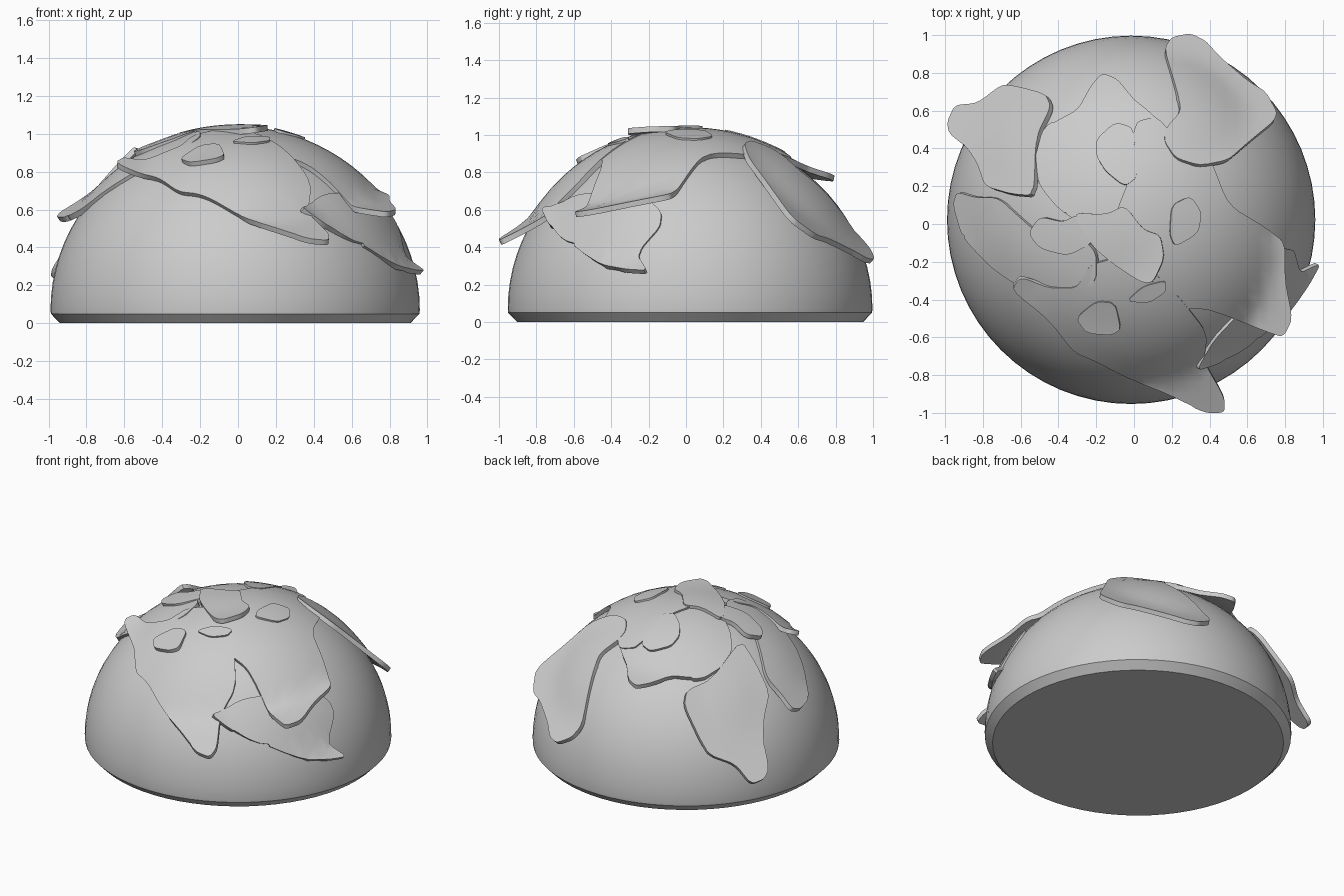
import bpy, bmesh, math
from mathutils import Vector

if "Cube" in bpy.data.objects:
    bpy.data.objects.remove(bpy.data.objects["Cube"])

CX, CY, R = -0.015, 0.022, 0.975   # dome centre and radius
Z0, H = 0.07, 0.94                 # equator height and cap height


def smooth(ob, angle):
    bpy.ops.object.select_all(action='DESELECT')
    ob.select_set(True)
    bpy.context.view_layer.objects.active = ob
    for mod in list(ob.modifiers):
        bpy.ops.object.modifier_apply(modifier=mod.name)
    bpy.ops.object.shade_smooth_by_angle(angle=math.radians(angle))


def new_object(name, bm):
    me = bpy.data.meshes.new(name)
    bm.to_mesh(me)
    bm.free()
    ob = bpy.data.objects.new(name, me)
    bpy.context.collection.objects.link(ob)
    return ob


def dome_z(x, y):
    q = ((x - CX) ** 2 + (y - CY) ** 2) / R ** 2
    return Z0 + H * math.sqrt(max(0.0, 1 - q))


# Dome: lathed half-ellipse with a bevelled foot and flat base
def build_dome(segments=64, rings=20):
    profile = [(0, 0), (0.925, 0), (R - 0.002, 0.05)]
    for i in range(rings + 1):
        a = math.pi / 2 * i / rings
        profile.append((R * math.cos(a), Z0 + H * math.sin(a)))
    bm = bmesh.new()
    vs = [bm.verts.new((CX + r, CY, z)) for r, z in profile]
    es = [bm.edges.new(p) for p in zip(vs, vs[1:])]
    bmesh.ops.spin(bm, geom=vs + es, cent=(CX, CY, 0), axis=(0, 0, 1),
                   angle=2 * math.pi, steps=segments)
    bmesh.ops.remove_doubles(bm, verts=bm.verts, dist=0.0005)
    bmesh.ops.recalc_face_normals(bm, faces=bm.faces)
    smooth(new_object("dome", bm), 25)


# Patch: outline seen from above, draped over the dome or held up by a tilted plane
def patch(name, outline, plane, lift=0.02, thick=0.03, step=0.06):
    p0, p1, p2 = (Vector(p) for p in plane)
    n = (p1 - p0).cross(p2 - p0)
    # round the corners of the outline
    pts = [Vector(p) for p in outline]
    for _ in range(2):
        pts = [a.lerp(b, t) for a, b in zip(pts, pts[1:] + pts[:1]) for t in (0.17, 0.83)]
    bm = bmesh.new()
    bm.faces.new([bm.verts.new((p.x, p.y, 0)) for p in pts])
    # cut into a grid so it can bend
    for axis in (0, 1):
        for i in range(-17, 18):
            co, no = Vector(), Vector()
            co[axis], no[axis] = i * step, 1
            bmesh.ops.bisect_plane(bm, geom=bm.verts[:] + bm.edges[:] + bm.faces[:],
                                   plane_co=co, plane_no=no)
    bmesh.ops.remove_doubles(bm, verts=bm.verts, dist=0.008)
    bmesh.ops.triangulate(bm, faces=bm.faces)
    for v in bm.verts:
        x, y = v.co.x, v.co.y
        a = dome_z(x, y) + lift
        b = p0.z - (n.x * (x - p0.x) + n.y * (y - p0.y)) / n.z
        v.co.z = 0.5 * (a + b + math.sqrt((a - b) ** 2 + 0.0009))
    bmesh.ops.recalc_face_normals(bm, faces=bm.faces)
    if sum(f.normal.z for f in bm.faces) < 0:
        bmesh.ops.reverse_faces(bm, faces=bm.faces)
    ob = new_object(name, bm)
    mod = ob.modifiers.new("thickness", 'SOLIDIFY')
    mod.thickness, mod.offset = thick, -1
    smooth(ob, 45)


build_dome()

# Large drooping patches around the sides
patch("patch_back_right",
      [(.16, .93), (.2, .99), (.3, 1.01), (.38, .97), (.45, .89), (.6, .76), (.7, .7), (.77, .57),
       (.6, .43), (.5, .34), (.35, .31), (.22, .35), (.16, .44), (.17, .51), (.25, .6), (.23, .7)],
      [(.3, .35, .93), (.76, .57, .56), (.25, 1, .36)], 0.03)
patch("patch_back_left",
      [(-.99, .54), (-.95, .63), (-.83, .64), (-.7, .74), (-.62, .73), (-.47, .69), (-.44, .62),
       (-.52, .46), (-.53, .15), (-.65, .16), (-.79, .2), (-.83, .32), (-.88, .4), (-.98, .48)],
      [(-.53, .15, .95), (-.98, .55, .25), (-.47, .68, .68)])
patch("patch_left",
      [(-.96, .1), (-.94, .17), (-.84, .14), (-.72, .14), (-.6, .03), (-.45, -.1), (-.3, -.05),
       (-.2, -.15), (-.2, -.3), (-.3, -.37), (-.45, -.38), (-.63, -.32), (-.76, -.23), (-.91, -.07)],
      [(-.95, .12, .57), (-.5, -.35, .77), (-.3, -.1, .95)], 0.02)
patch("patch_front",
      [(-.65, -.35), (-.6, -.28), (-.45, -.34), (-.3, -.34), (-.24, -.22), (-.1, -.18), (.1, -.25),
       (.25, -.4), (.39, -.58), (.37, -.73), (.48, -.92), (.48, -1), (.37, -1), (.2, -.91),
       (-.05, -.81), (-.2, -.73), (-.32, -.68), (-.45, -.51)],
      [(-.63, -.32, .86), (.44, -.98, .45), (-.2, -.72, .63)], 0.035)
patch("patch_right",
      [(0, .54), (.12, .57), (.2, .48), (.4, .36), (.5, .1), (.7, -.02), (.8, -.1), (.8, -.3),
       (.84, -.5), (.79, -.6), (.7, -.57), (.5, -.49), (.38, -.45), (.22, -.45), (.1, -.35),
       (-.05, -.2), (-.1, .05), (-.02, .25)],
      [(.8, -.58, .59), (.78, -.1, .68), (.4, .3, .78)], 0.03)
patch("patch_right_lower",
      [(.33, -.78), (.45, -.74), (.58, -.67), (.72, -.56), (.84, -.45), (.93, -.32), (.99, -.21),
       (.94, -.23), (.88, -.26), (.85, -.14), (.8, -.13), (.7, -.25), (.58, -.45), (.42, -.62)],
      [(.35, -.78, .6), (.98, -.22, .28), (.8, -.5, .32)], 0.025)

# Sheets over the crown
patch("crown_sheet_back",
      [(-.17, .8), (-.09, .77), (0, .66), (.1, .58), (.25, .42), (.25, .1), (0, -.1), (-.25, -.02),
       (-.4, .08), (-.5, .2), (-.53, .33), (-.48, .52), (-.3, .6), (-.23, .73)],
      [(-.17, .79, .78), (.3, 0, .98), (-.5, .3, .83)], 0.018)
patch("crown_flap_back",
      [(-.2, .45), (-.1, .54), (0, .51), (.02, .25), (-.05, .2), (-.15, .28), (-.2, .36)],
      [(-.2, .4, .92), (0, .5, .9), (0, .25, .98)], 0.03)
patch("crown_tongue",
      [(-.33, .06), (-.15, .05), (-.05, .1), (.05, -.03), (.14, -.06), (.16, -.18), (.1, -.31),
       (.04, -.31), (-.1, -.22), (-.22, -.12)],
      [(.08, -.3, 1.03), (-.3, .05, .97), (.1, -.05, 1.03)], 0.035)

# Small scattered flakes
patch("flake_right", [(.2, .1), (.3, .15), (.36, .06), (.34, -.05), (.22, -.12), (.19, -.06)],
      [(.2, 0, 1.0), (.35, .05, .95), (.27, -.1, .98)], 0.035, 0.025)
patch("flake_front", [(-.04, -.41), (.08, -.42), (.17, -.36), (.17, -.3), (.05, -.33)],
      [(-.03, -.4, .93), (.15, -.4, .93), (.1, -.31, .95)], 0.04, 0.025)
patch("flake_front_left",
      [(-.31, -.5), (-.2, -.41), (-.1, -.42), (-.07, -.56), (-.12, -.59), (-.25, -.58)],
      [(-.3, -.5, .86), (-.1, -.58, .87), (-.1, -.43, .92)], 0.04, 0.025)
patch("flake_left",
      [(-.56, -.05), (-.5, -.13), (-.35, -.17), (-.22, -.1), (-.2, 0), (-.3, .05), (-.38, .01), (-.5, .04)],
      [(-.55, -.05, .9), (-.2, -.1, .99), (-.3, .05, .98)], 0.03)
